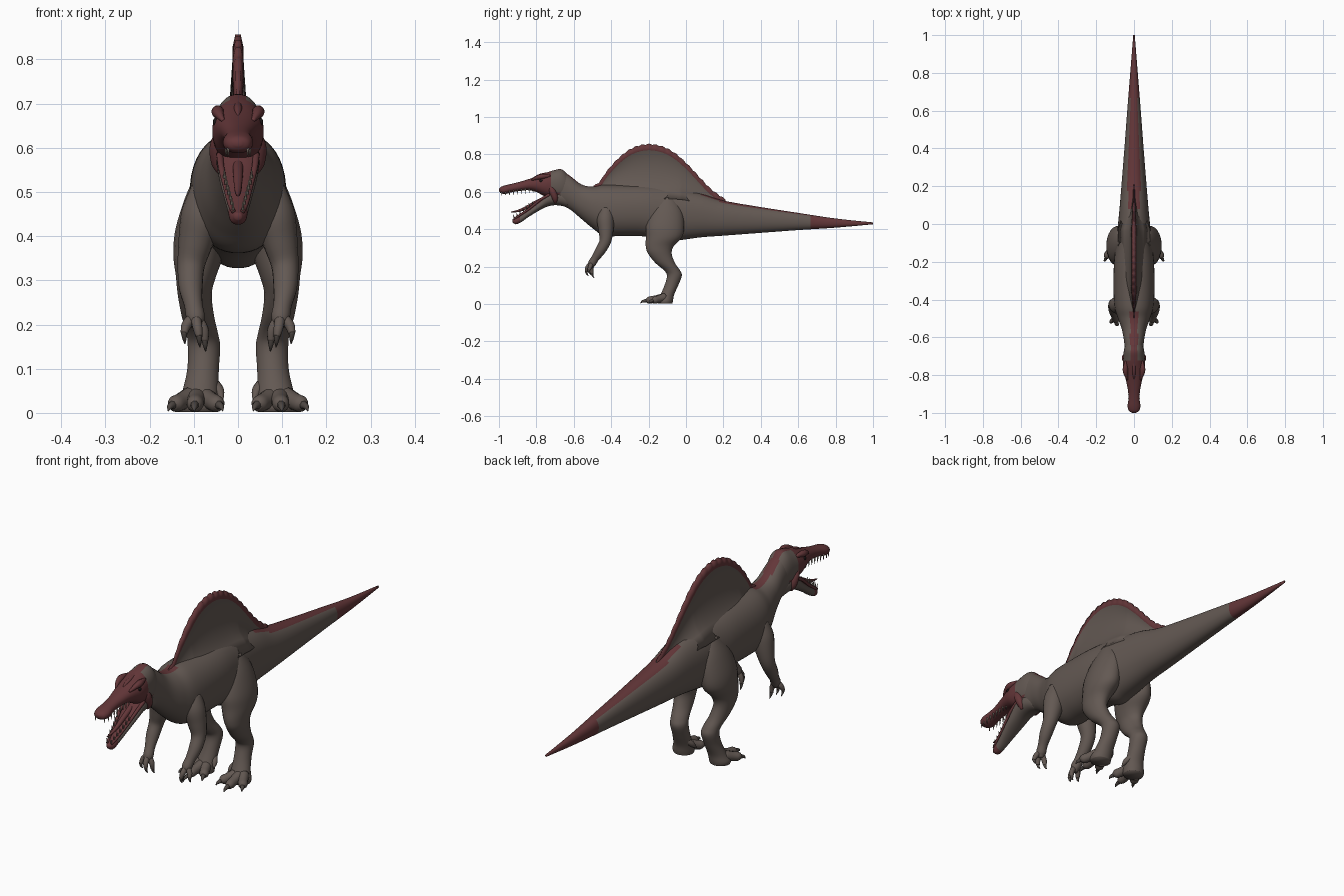
import bpy, bmesh, math
from mathutils import Vector


def material(name, rgb):
    m = bpy.data.materials.new(name)
    m.diffuse_color = (*rgb, 1)
    return m


MATS = [material("grey brown hide", (0.125, 0.099, 0.086)),
        material("dark red hide", (0.125, 0.037, 0.040)),
        material("dull ivory", (0.26, 0.22, 0.18)),
        material("dark claw", (0.075, 0.062, 0.055)),
        material("black eye", (0.012, 0.01, 0.01))]
HIDE, RED, IVORY, CLAW, EYE = range(5)


def smooth_keys(keys, n):
    """Catmull-Rom interpolation of key tuples, n steps per span."""
    out = []
    for i in range(len(keys) - 1):
        a, b, c, d = (keys[max(i - 1, 0)], keys[i], keys[i + 1], keys[min(i + 2, len(keys) - 1)])
        for k in range(n):
            t = k / n
            out.append(tuple(0.5 * (2 * q + (r - p) * t + (2 * p - 5 * q + 4 * r - s) * t * t
                                    + (3 * q - p - 3 * r + s) * t ** 3)
                             for p, q, r, s in zip(a, b, c, d)))
    return out + [tuple(keys[-1])]


def loft(name, rings, rule, mirror=False):
    """Skin closed rings; rule is a colour or a function (centre, normal, column)."""
    bm = bmesh.new()
    vs = [[bm.verts.new(p) for p in r] for r in rings]
    n = len(rings[0])
    column = {}
    for a, b in zip(vs, vs[1:]):
        for j in range(n):
            column[bm.faces.new((a[j], a[(j + 1) % n], b[(j + 1) % n], b[j]))] = j
    for cap in (vs[0], vs[-1]):
        column[bm.faces.new(cap)] = -1
    bmesh.ops.recalc_face_normals(bm, faces=bm.faces)
    for f, j in column.items():
        f.normal_update()
        f.smooth = True
        f.material_index = rule(f.calc_center_median(), f.normal, j) if callable(rule) else rule
    me = bpy.data.meshes.new(name)
    bm.to_mesh(me)
    bm.free()
    for m in MATS:
        me.materials.append(m)
    ob = bpy.data.objects.new(name, me)
    bpy.context.collection.objects.link(ob)
    if mirror:
        ob.modifiers.new("mirror", 'MIRROR').use_mirror_merge = False
    return ob


def oval(n, power=1.0):
    for k in range(n):
        a = 2 * math.pi * (k + 0.5) / n
        c, s = math.cos(a), math.sin(a)
        yield (math.copysign(abs(c) ** power, c), math.copysign(abs(s) ** power, s))


def slices(name, keys, rule, n=4, seg=32, power=0.92):
    """Loft of upright slices: y, bottom z, top z, half width."""
    rings = [[(max(w, 0.002) * c, y, (lo + hi) / 2 + (hi - lo) / 2 * s) for c, s in oval(seg, power)]
             for y, lo, hi, w in smooth_keys(keys, n)]
    return loft(name, rings, rule)


def tube(name, keys, rule, mirror=False, n=4, seg=12):
    """Round tube through keys of x, y, z, radius."""
    pts = smooth_keys(keys, n)
    P = [Vector(p[:3]) for p in pts]
    u = Vector((1, 0.13, 0.07))
    rings = []
    for i, p in enumerate(P):
        t = (P[min(i + 1, len(P) - 1)] - P[max(i - 1, 0)]).normalized()
        u = (u - t * u.dot(t)).normalized()
        v, r = t.cross(u), max(pts[i][3], 0.0008)
        rings.append([p + (u * c + v * s) * r for c, s in oval(seg)])
    return loft(name, rings, rule, mirror)


# Torso, neck and tail
def body_rule(c, n, j):
    if c.y > 0.66 or (c.y > 0.08 and n.z > 0.8):
        return RED
    return RED if c.y < -0.46 and c.z > 0.55 and abs(c.x) < 0.02 else HIDE


slices("body", [
    (1.0, .426, .436, .004), (.8, .408, .457, .02), (.6, .395, .487, .036), (.4, .38, .518, .051),
    (.2, .365, .553, .067), (.08, .356, .59, .077), (-.05, .338, .615, .09), (-.12, .328, .628, .098),
    (-.22, .36, .635, .107), (-.35, .362, .637, .109), (-.44, .365, .637, .103), (-.50, .405, .627, .085),
    (-.56, .455, .64, .064), (-.62, .505, .685, .053), (-.67, .53, .715, .049), (-.71, .55, .708, .044)],
    body_rule, 6, 40)

# Back sail with scalloped red rim: y, top z, base z
sail = []
for y, top, base in smooth_keys([
        (-.50, .622, .55), (-.46, .652, .56), (-.42, .71, .56), (-.35, .785, .56), (-.28, .832, .56),
        (-.20, .850, .56), (-.12, .835, .56), (-.05, .795, .56), (.02, .73, .55), (.08, .665, .53),
        (.14, .605, .51), (.21, .555, .48)], 12):
    h = top - base
    s = min(1, h / 0.22)
    crest = top + 0.007 * abs(math.sin(math.pi * y / 0.036))
    half = [(.085, base), (.05, base + .2 * h), (.028, base + .33 * h), (.018, base + .55 * h),
            (.011, top - .028), (.013, top - .025), (.006, crest)]
    sail.append([(-w * s, y, z) for w, z in half] + [(w * s, y, z) for w, z in reversed(half)])
loft("back_sail", sail, lambda c, n, j: RED if 4 <= j <= 8 else HIDE)

# Upper skull and long snout
slices("skull", [
    (-.61, .57, .66, .035), (-.66, .555, .718, .052), (-.71, .56, .714, .057), (-.76, .578, .697, .058),
    (-.80, .598, .682, .05), (-.84, .608, .668, .04), (-.89, .604, .653, .031), (-.93, .597, .643, .030),
    (-.965, .588, .635, .034), (-.99, .592, .626, .026), (-1.0, .604, .615, .008)],
    lambda c, n, j: RED if c.y < -.725 or abs(c.x) < .018 or (c.y < -.66 and c.z < .60) else HIDE)
tube("nose_crest", [(0, -.82, .672, .003), (0, -.785, .685, .009), (0, -.75, .694, .009),
                    (0, -.71, .705, .003)], RED)
tube("brow", [(.034, -.825, .662, .004), (.043, -.795, .676, .011), (.046, -.765, .682, .014),
              (.043, -.725, .685, .005)], RED, True)
tube("eye", [(.046, -.775, .659, .006), (.053, -.775, .659, .008), (.057, -.775, .659, .002)], EYE, True)
tube("cheek", [(.040, -.735, .64, .008), (.046, -.715, .605, .018), (.044, -.70, .565, .016),
               (.036, -.70, .54, .006)], RED, True)

# Open lower jaw and tongue
slices("lower_jaw", [
    (-.63, .515, .60, .04), (-.68, .527, .61, .048), (-.73, .524, .603, .048), (-.78, .502, .556, .042),
    (-.84, .466, .508, .031), (-.88, .438, .480, .023), (-.91, .426, .462, .019), (-.928, .438, .452, .008)],
    lambda c, n, j: RED if n.z > .55 or c.y < -.89 else HIDE)
tube("jaw_rim", [(.041, -.73, .585, .008), (.038, -.78, .556, .007), (.027, -.84, .508, .006),
                 (.018, -.89, .474, .006), (.010, -.92, .455, .005)], RED, True)
tube("tongue", [(0, -.72, .575, .013), (0, -.79, .548, .012), (0, -.86, .512, .009),
                (0, -.90, .497, .006), (0, -.935, .492, .002)], RED)

# Teeth along both jaws
for i in range(9):
    y = -.985 + i * .021
    x = .022 if i == 0 else .027
    z = .598 + max(0, y + .96) * .1
    tube("upper_tooth", [(x, y, z + .008, .004), (x, y - .001, z - .019, .0008)], IVORY, True, 1, 6)
for i in range(7):
    t = i / 6
    x, y, z = .011 + .02 * t, -.918 + .1 * t, .456 + .073 * t
    tube("lower_tooth", [(x, y, z, .004), (x, y - .006, z + .022, .0008)], IVORY, True, 1, 6)

# Hind legs as level slices: z, centre y, centre x, depth radius, width radius
leg = smooth_keys([
    (.57, -.10, .05, .04, .03), (.50, -.105, .065, .085, .05), (.42, -.112, .082, .102, .059),
    (.36, -.117, .089, .098, .058), (.31, -.140, .095, .076, .046), (.27, -.140, .098, .064, .039),
    (.22, -.112, .091, .053, .037), (.18, -.075, .081, .043, .036), (.15, -.062, .077, .040, .037),
    (.10, -.078, .079, .037, .036), (.05, -.100, .085, .037, .041), (.018, -.113, .091, .044, .047),
    (.002, -.113, .091, .040, .044)], 5)
loft("hind_leg", [[(x + rx * c, y + ry * s, z) for c, s in oval(24)] for z, y, x, ry, rx in leg], HIDE, True)

# Toes with claws
for tx, ty in ((.043, -.185), (.098, -.212), (.148, -.178)):
    bx, by = .091 + (tx - .091) * .3, -.115
    dx, dy = tx - bx, ty - by
    tube("toe", [(bx, by, .035, .024), (bx + dx * .5, by + dy * .5, .026, .020),
                 (bx + dx * .85, by + dy * .85, .020, .019), (tx, ty, .016, .011)], HIDE, True)
    tube("toe_claw", [(tx - dx * .1, ty - dy * .1, .02, .011), (tx + dx * .15, ty + dy * .2, .014, .007),
                      (tx + dx * .25, ty + dy * .32, .004, .001)], CLAW, True, 3, 8)
tube("inner_toe", [(.06, -.085, .07, .014), (.043, -.105, .05, .012), (.036, -.122, .03, .003)], HIDE, True)

# Arms
tube("arm", [(.070, -.425, .51, .035), (.082, -.43, .45, .046), (.095, -.428, .39, .040),
             (.106, -.432, .335, .031), (.107, -.458, .285, .027), (.101, -.485, .245, .021),
             (.096, -.503, .215, .021), (.094, -.508, .195, .012)], HIDE, True, 5, 18)

# Fingers with claws
for mx, my, mz, ex, ey, ez in ((.116, -.512, .20, .122, -.520, .172), (.092, -.527, .195, .088, -.533, .165),
                               (.078, -.505, .19, .075, -.503, .155)):
    tube("finger", [(.097, -.503, .222, .012), (mx, my, mz, .0115), (ex, ey, ez + .008, .008)], HIDE, True, 4, 10)
    tube("finger_claw", [(ex, ey, ez + .012, .008), (ex - .001, ey + .003, ez - .004, .005),
                         (ex - .002, ey + .012, ez - .016, .001)], CLAW, True, 3, 8)
